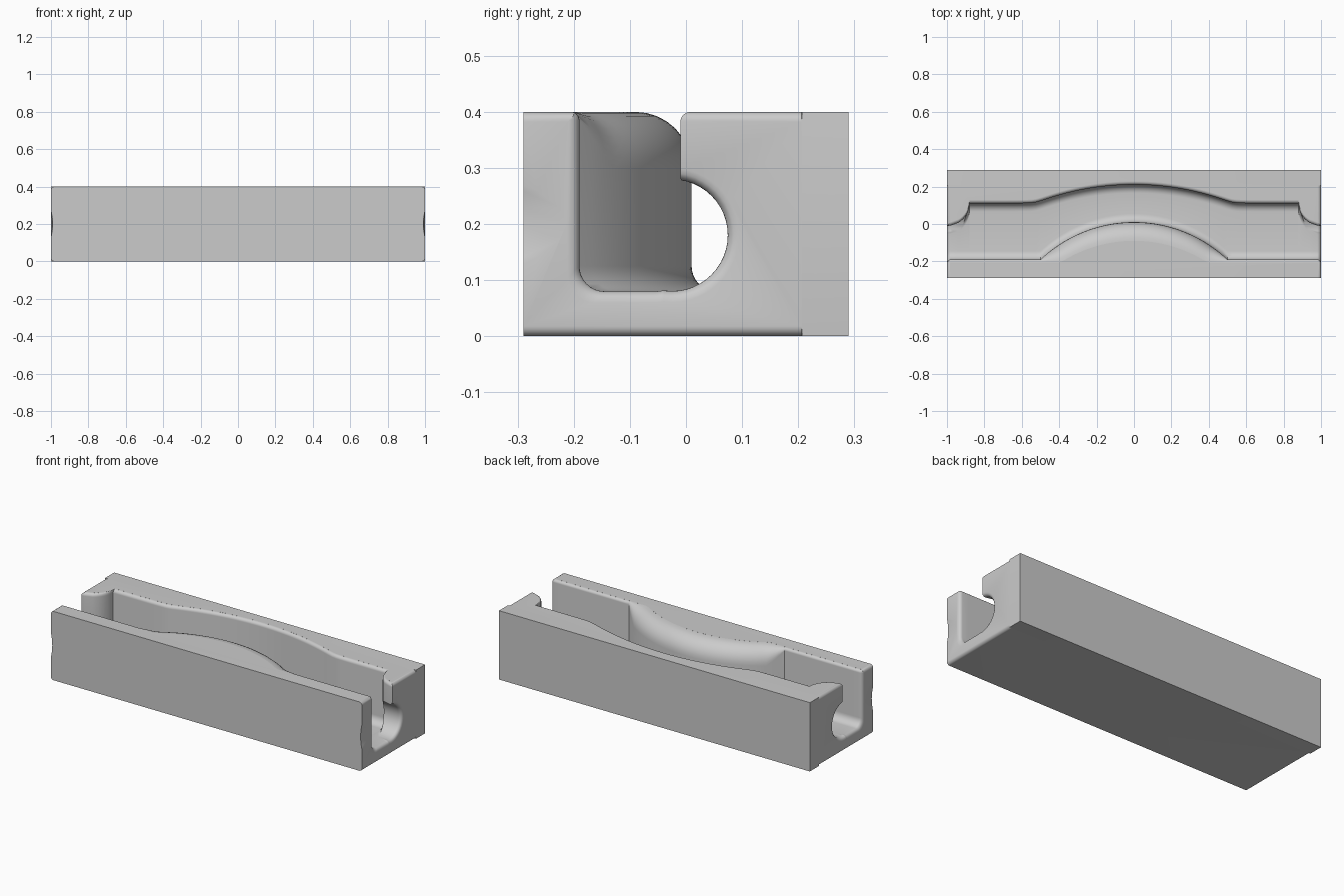
import bpy, bmesh
from math import sin, cos, pi, sqrt

cube = bpy.data.objects.get("Cube")
if cube:
    bpy.data.objects.remove(cube, do_unlink=True)

HALF, DEPTH, HEIGHT = 1.0, 0.29, 0.4
FLOOR, RIM = 0.08, 0.02

grey = bpy.data.materials.new("plain grey")
grey.use_nodes = True
colour = (0.6, 0.6, 0.6, 1)
grey.diffuse_color = colour
grey.node_tree.nodes["Principled BSDF"].inputs["Base Color"].default_value = colour


def loft(name, rings):
    """Closed solid through rings that share a point count."""
    bm = bmesh.new()
    loops = [[bm.verts.new(p) for p in ring] for ring in rings]
    for a, b in zip(loops, loops[1:]):
        for i in range(len(a)):
            j = (i + 1) % len(a)
            bm.faces.new((a[i], a[j], b[j], b[i]))
    bm.faces.new(loops[0][::-1])
    bm.faces.new(loops[-1])
    bmesh.ops.recalc_face_normals(bm, faces=bm.faces)
    mesh = bpy.data.meshes.new(name)
    bm.to_mesh(mesh)
    bm.free()
    obj = bpy.data.objects.new(name, mesh)
    bpy.context.collection.objects.link(obj)
    mesh.materials.append(grey)
    return obj


def arc(cy, cz, ry, rz, start, end, steps=8):
    angles = [(start + (end - start) * i / steps) * pi / 180 for i in range(steps + 1)]
    return [(cy + ry * cos(a), cz + rz * sin(a)) for a in angles]


def flare(x):
    """Rounding of the opening where it meets the end faces."""
    d = min(max(abs(x) - HALF + RIM, 0), RIM)
    return RIM - sqrt(RIM * RIM - d * d)


# Block: rounded end edges in front, square along the back
def block_ring(y, r):
    w, pts = HALF - r, []
    for cx, cz, a in ((w, HEIGHT - r, 0), (-w, HEIGHT - r, 90), (-w, r, 180), (w, r, 270)):
        pts += arc(cx, cz, r, r, a, a + 90, 6)
    return [(x, y, z) for x, z in pts]


block = loft("grooved_block", [block_ring(y, r) for y, r in (
    (-DEPTH, 0.018), (0.206, 0.018), (0.207, 0.001), (DEPTH, 0.001))])


# Channel: bulging front wall, hollowed back wall and rounded end lips
def channel_ring(x):
    ax, e, top = abs(x), flare(x), HEIGHT - 0.0002
    bulge = max(0, sqrt(0.725 ** 2 - min(ax, 0.7) ** 2) - 0.525)
    front = -0.19 + bulge - e
    s = sqrt(1.45 ** 2 - ax * ax) - 1.35
    back = 0.11 + (s + sqrt(s * s + 0.0001)) / 2
    if ax > 0.88:
        back = 0.11 - sqrt(0.12 ** 2 - max(0, 1 - ax) ** 2)
    ry = min(0.1, bulge + 0.015)
    rz = 0.015 + 0.085 * min(1, bulge / 0.06)
    rb, rf, low = 0.018, 0.045, FLOOR - e
    pts = [(front - ry, HEIGHT + 0.1)]
    pts += arc(front - ry, top - rz, ry, rz, 90, 0)
    pts += arc(front + rf, low + rf, rf, rf, 180, 270)
    pts += arc(back - rf, low + rf, rf, rf, 270, 360)
    pts += arc(back + rb, top - rb, rb, rb, 180, 90)
    pts += [(back + rb, HEIGHT + 0.1)]
    return [(x, y, z) for y, z in pts]


stations = [i * 0.025 for i in range(1, 36)] + [0.8799]
stations += [1 - 0.12 * cos(i * pi / 24) for i in range(1, 9)]
stations += [0.98, 0.985, 0.99, 0.995, 0.998, 1.0, 1.03]
stations = sorted(stations)
stations = [-x for x in reversed(stations)] + [0] + stations
cutters = [loft("channel_cutter", [channel_ring(x) for x in stations])]

for side in (-1, 1):
    # Round passage through each lip
    rings = []
    for ax in (0.7, 0.98, 0.985, 0.99, 0.995, 0.998, 1.0, 1.03):
        r = 0.0995 + flare(ax)
        circle = arc(-0.025, 0.18, r, r, 0, 360, 48)[:-1]
        rings.append([(side * ax, y, z) for y, z in circle])
    cutters.append(loft("passage_cutter", rings))

    # Shallow dent in each front end, fading toward the channel
    rings = []
    for y, deep in ((-0.31, 0.011), (-0.195, -0.002)):
        circle = arc(HALF + 0.3 - deep, 0.2, 0.3, 0.3, 0, 360, 64)[:-1]
        rings.append([(side * x, y, z) for x, z in circle])
    cutters.append(loft("dent_cutter", rings))

bpy.context.view_layer.objects.active = block
for cutter in cutters:
    cutter.hide_render = True
    mod = block.modifiers.new("cut", "BOOLEAN")
    mod.operation, mod.solver, mod.object = "DIFFERENCE", "EXACT", cutter
    bpy.ops.object.modifier_apply(modifier=mod.name)
    bpy.data.objects.remove(cutter, do_unlink=True)

# Smooth the fillets, keep the hard corners
bpy.ops.object.select_all(action="DESELECT")
block.select_set(True)
bpy.context.view_layer.objects.active = block
bpy.ops.object.shade_smooth_by_angle(angle=0.5)
